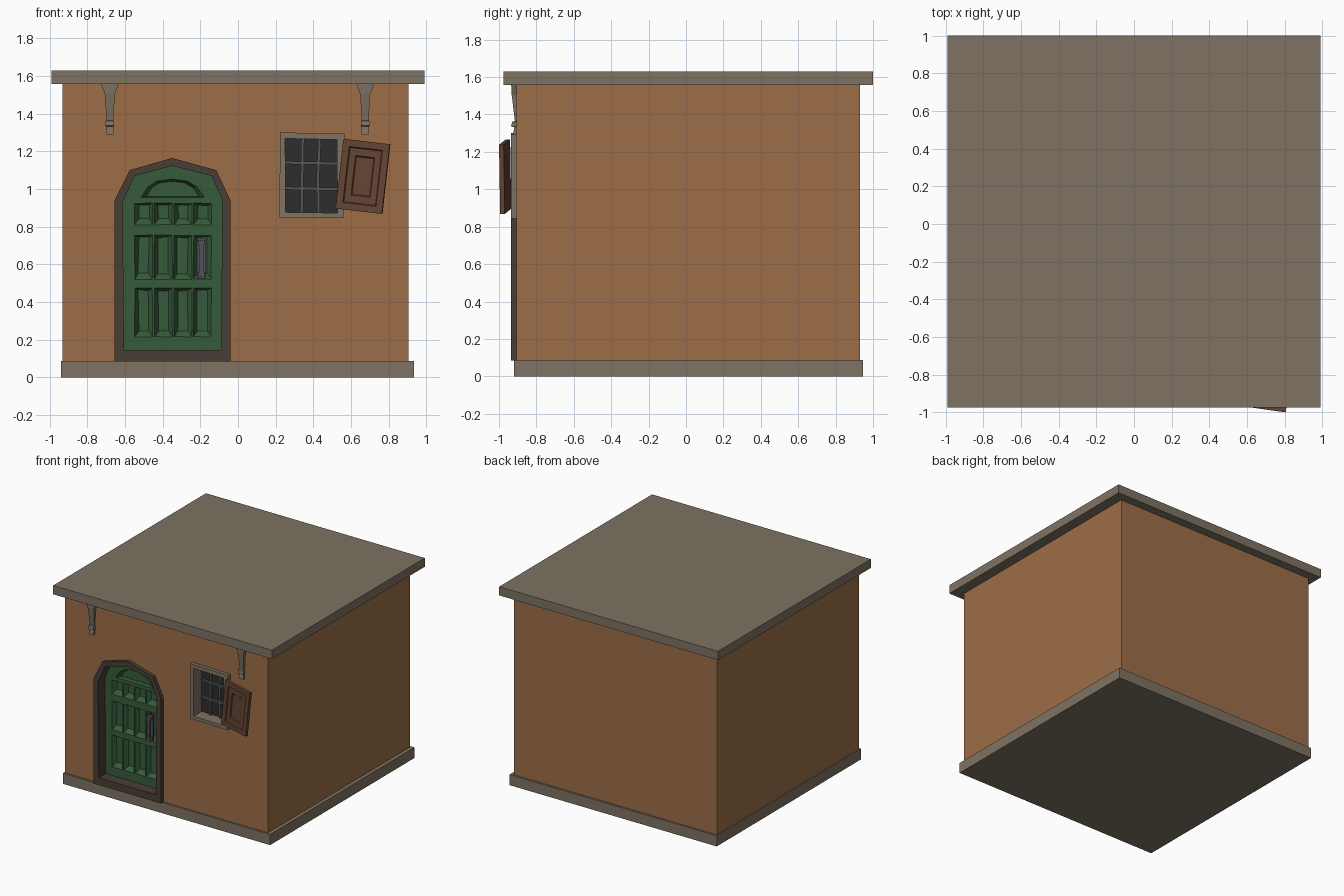
import bpy, bmesh, random
from math import radians

if "Cube" in bpy.data.objects:
    bpy.data.objects.remove(bpy.data.objects["Cube"])

random.seed(4)


def material(name, r, g, b):
    m = bpy.data.materials.new(name)
    m.diffuse_color = (r, g, b, 1)
    m.use_nodes = True
    m.node_tree.nodes["Principled BSDF"].inputs["Base Color"].default_value = m.diffuse_color
    return m


PLASTER = material("plaster", 0.34, 0.155, 0.065)
STONE = material("stone", 0.21, 0.17, 0.125)
DARK_WOOD = material("dark_wood", 0.065, 0.047, 0.036)
GREEN = material("green_paint", 0.037, 0.105, 0.043)
GLASS = material("glass", 0.026, 0.026, 0.026)
LEAD = material("lead", 0.095, 0.095, 0.095)
BROWN = material("brown_wood", 0.13, 0.06, 0.035)
IRON = material("iron", 0.1, 0.085, 0.1)


def loft(bm, loops, ring=False):
    """Skin a series of equal-length loops; cap the ends or join them as a ring."""
    rows = [[bm.verts.new(p) for p in loop] for loop in loops]
    pairs = list(zip(rows, rows[1:])) + ([(rows[-1], rows[0])] if ring else [])
    n = len(rows[0])
    for a, b in pairs:
        for i in range(n):
            j = (i + 1) % n
            bm.faces.new((a[i], a[j], b[j], b[i]))
    if not ring:
        bm.faces.new(rows[0])
        bm.faces.new(rows[-1])


def part(name, mat, *skins, ring=False):
    bm = bmesh.new()
    for loops in skins:
        loft(bm, loops, ring)
    bmesh.ops.recalc_face_normals(bm, faces=bm.faces)
    mesh = bpy.data.meshes.new(name)
    bm.to_mesh(mesh)
    bm.free()
    if mat:
        mesh.materials.append(mat)
    ob = bpy.data.objects.new(name, mesh)
    bpy.context.collection.objects.link(ob)
    return ob


def at(y, pts):
    return [(x, y, z) for x, z in pts]


def rect(x0, x1, z0, z1):
    return [(x0, z0), (x1, z0), (x1, z1), (x0, z1)]


def box(x0, x1, y0, y1, z0, z1):
    r = rect(x0, x1, z0, z1)
    return [at(y0, r), at(y1, r)]


def grow(pts, k, cx, cz):
    return [(cx + (x - cx) * k, cz + (z - cz) * k) for x, z in pts]


def carve(ob, *skins):
    cutter = part("cutter", None, *skins)
    cutter.hide_render = True
    mod = ob.modifiers.new("carve", 'BOOLEAN')
    mod.operation, mod.solver, mod.object = 'DIFFERENCE', 'EXACT', cutter
    bpy.context.view_layer.objects.active = ob
    bpy.ops.object.modifier_apply(modifier=mod.name)
    bpy.data.objects.remove(cutter)


# Outlines of the arched doorway
arch_out = [(-0.655, 0.085), (-0.04, 0.085), (-0.04, 0.94), (-0.115, 1.10),
            (-0.35, 1.165), (-0.575, 1.10), (-0.655, 0.94)]
arch_in = [(-0.605, 0.145), (-0.09, 0.145), (-0.083, 0.94), (-0.14, 1.07),
           (-0.35, 1.123), (-0.548, 1.07), (-0.612, 0.93)]
arch_mid = grow(arch_in, 1.03, -0.348, 0.63)

# Foundation, walls with door and window pockets, flat roof
part("foundation", STONE, box(-0.94, 0.935, -0.92, 0.945, 0, 0.087))
walls = part("walls", PLASTER, box(-0.93, 0.905, -0.905, 0.93, 0.08, 1.565))
carve(walls, [at(-1.0, arch_mid), at(-0.80, arch_mid)],
      box(0.235, 0.545, -1.0, -0.81, 0.86, 1.285))
part("roof", STONE, box(-0.99, 0.99, -0.975, 1.0, 1.558, 1.63))

# Door frame and panelled door
part("door_frame", DARK_WOOD, [at(-0.83, arch_out), at(-0.935, arch_out),
                               at(-0.935, arch_in), at(-0.83, arch_in)], ring=True)
door = part("door", GREEN, [at(-0.845, arch_mid), at(-0.79, arch_mid)])


def wobble(pts, s=0.004):
    return [(x + random.uniform(-s, s), z + random.uniform(-s, s)) for x, z in pts]


recesses = []
for z0, z1 in ((0.215, 0.475), (0.52, 0.755), (0.81, 0.925)):
    for col in range(4):
        x0 = -0.553 + col * 0.104
        mouth = wobble(rect(x0 + 0.004, x0 + 0.100, z0, z1), 0.0018)
        floor = wobble(rect(x0 + 0.025, x0 + 0.079, z0 + 0.033, z1 - 0.012))
        # extend the mouth forward so the cut starts cleanly
        recesses.append([at(-0.87, mouth), at(-0.846, mouth), at(-0.812, floor)])
fan = [(-0.515, 0.955), (-0.178, 0.955), (-0.215, 1.01), (-0.27, 1.043),
       (-0.35, 1.053), (-0.43, 1.043), (-0.48, 1.01)]
fan_floor = grow(fan, 0.83, -0.348, 0.985)
recesses.append([at(-0.87, fan), at(-0.846, fan), at(-0.815, fan_floor)])
carve(door, *recesses)

# Door handle: grip bar between two mounts, on a thin plate
part("door_handle", IRON,
     box(-0.217, -0.172, -0.852, -0.84, 0.525, 0.74),
     box(-0.213, -0.176, -0.885, -0.85, 0.535, 0.56),
     box(-0.213, -0.176, -0.885, -0.85, 0.705, 0.73),
     box(-0.206, -0.183, -0.883, -0.868, 0.555, 0.71))

# Window frame, pane and leaded bars
win_out = [(0.22, 0.85), (0.56, 0.845), (0.565, 1.295), (0.223, 1.30)]
win_in = [(0.253, 0.877), (0.528, 0.873), (0.525, 1.262), (0.25, 1.268)]
part("window_frame", STONE, [at(-0.82, win_out), at(-0.935, win_out),
                             at(-0.935, win_in), at(-0.82, win_in)], ring=True)
part("window_pane", GLASS, box(0.225, 0.555, -0.83, -0.80, 0.855, 1.29))


def bar(a, b, upright):
    """Slightly bent strip from a to b, kinked in the middle."""
    h, skins = 0.008, []
    mid = [(a[i] + b[i]) / 2 + random.uniform(-0.007, 0.007) for i in (0, 1)]
    for x, z in (a, mid, b):
        dx, dz = (h, 0) if upright else (0, h)
        skins.append([(x - dx, -0.848, z - dz), (x + dx, -0.848, z + dz),
                      (x + dx, -0.825, z + dz), (x - dx, -0.825, z - dz)])
    return skins


part("window_bars", LEAD,
     *[bar((x, 0.865), (x + 0.006, 1.275), True) for x in (0.338, 0.428)],
     *[bar((0.24, z), (0.54, z - 0.006), False) for z in (1.005, 1.14)])

# Crooked open shutter with nested panels
steps = [(0.125, 0.186, 0.0125), (0.125, 0.186, -0.0125), (0.09, 0.15, -0.0125),
         (0.085, 0.145, -0.005), (0.052, 0.106, -0.005), (0.047, 0.10, 0.002)]
shutter = part("shutter", BROWN, [at(y, rect(-w, w, -h, h)) for w, h, y in steps])
shutter.location = (0.663, -0.967, 1.067)
shutter.rotation_euler = (0, radians(6.5), radians(-8))

# Eave brackets: tapering post with a collared foot
profile = [(1.565, 0.050, -0.935), (1.505, 0.027, -0.932), (1.365, 0.018, -0.915),
           (1.360, 0.023, -0.930), (1.337, 0.023, -0.935), (1.332, 0.019, -0.918),
           (1.290, 0.019, -0.925)]
for side, cx in (("left", -0.68), ("right", 0.675)):
    part(side + "_bracket", STONE,
         [[(cx - w, y, z), (cx + w, y, z), (cx + w, -0.90, z), (cx - w, -0.90, z)]
          for z, w, y in profile])
